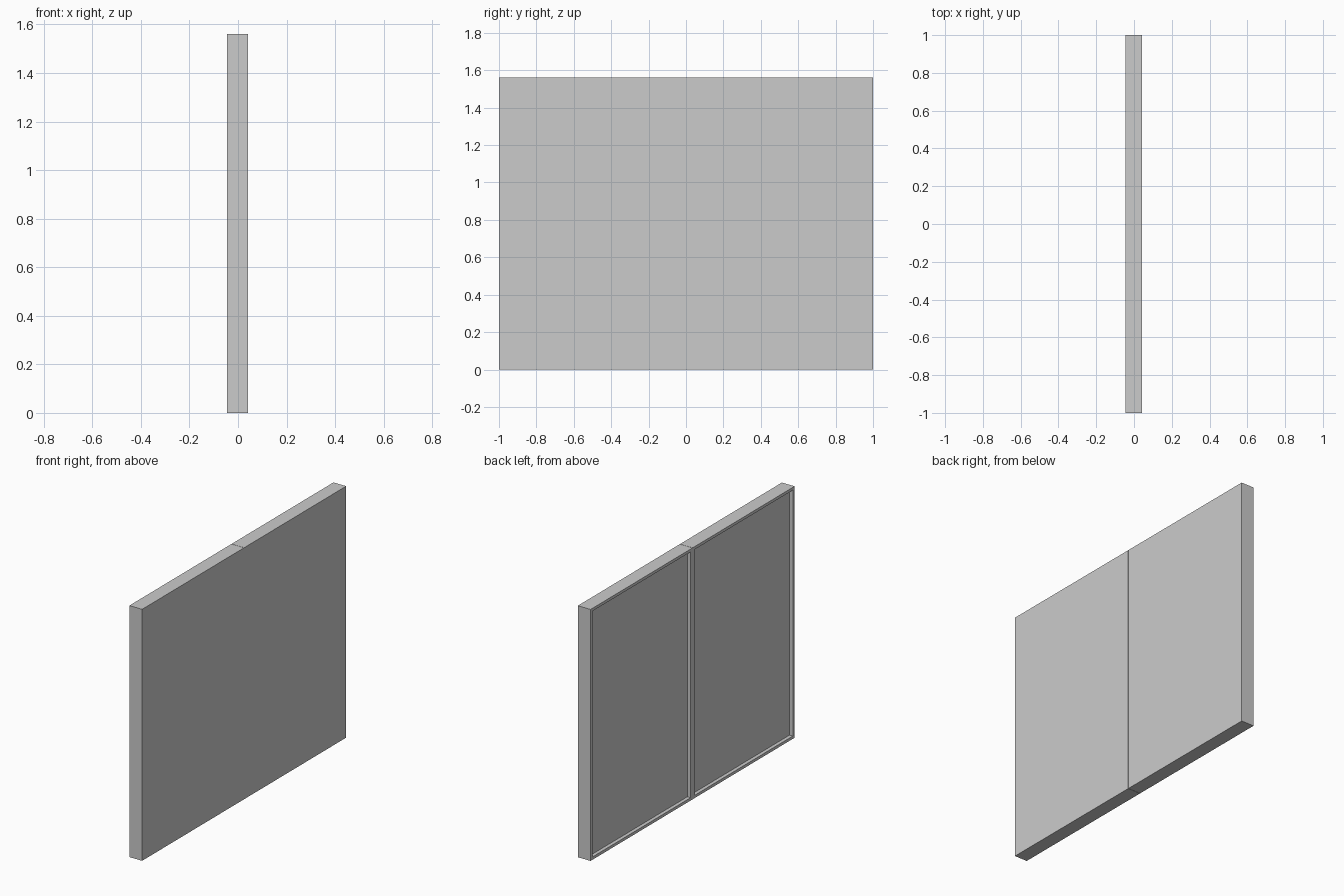
import bpy, bmesh
from mathutils import Vector

if "Cube" in bpy.data.objects:
    bpy.data.objects.remove(bpy.data.objects["Cube"])

X0, X1 = -0.045, 0.042      # back and front of the panel
HEIGHT = 1.56
RIM = 0.025                 # width of the raised frame
DEPTH = 0.022               # depth of the recess
GAP = 0.001                 # half of the seam between the leaves


def leaf(name, y0, y1):
    """One framed leaf: a slab whose -x face is inset and pushed in."""
    bm = bmesh.new()
    bmesh.ops.create_cube(bm, size=1)
    size = Vector((X1 - X0, y1 - y0, HEIGHT))
    bmesh.ops.scale(bm, vec=size, verts=bm.verts)
    bmesh.ops.translate(bm, vec=((X0 + X1) / 2, (y0 + y1) / 2, HEIGHT / 2), verts=bm.verts)

    # recessed field inside a square-edged rim
    bm.normal_update()
    back = min(bm.faces, key=lambda f: f.calc_center_median().x)
    bmesh.ops.inset_region(bm, faces=[back], thickness=RIM)
    field = bmesh.ops.extrude_discrete_faces(bm, faces=[back])["faces"][0]
    bmesh.ops.translate(bm, vec=(DEPTH, 0, 0), verts=field.verts)

    bmesh.ops.recalc_face_normals(bm, faces=bm.faces)
    mesh = bpy.data.meshes.new(name)
    bm.to_mesh(mesh)
    bm.free()
    obj = bpy.data.objects.new(name, mesh)
    bpy.context.collection.objects.link(obj)
    return obj


# two leaves side by side with a fine seam
leaf("front_leaf", -1, -GAP)
leaf("rear_leaf", GAP, 1)
